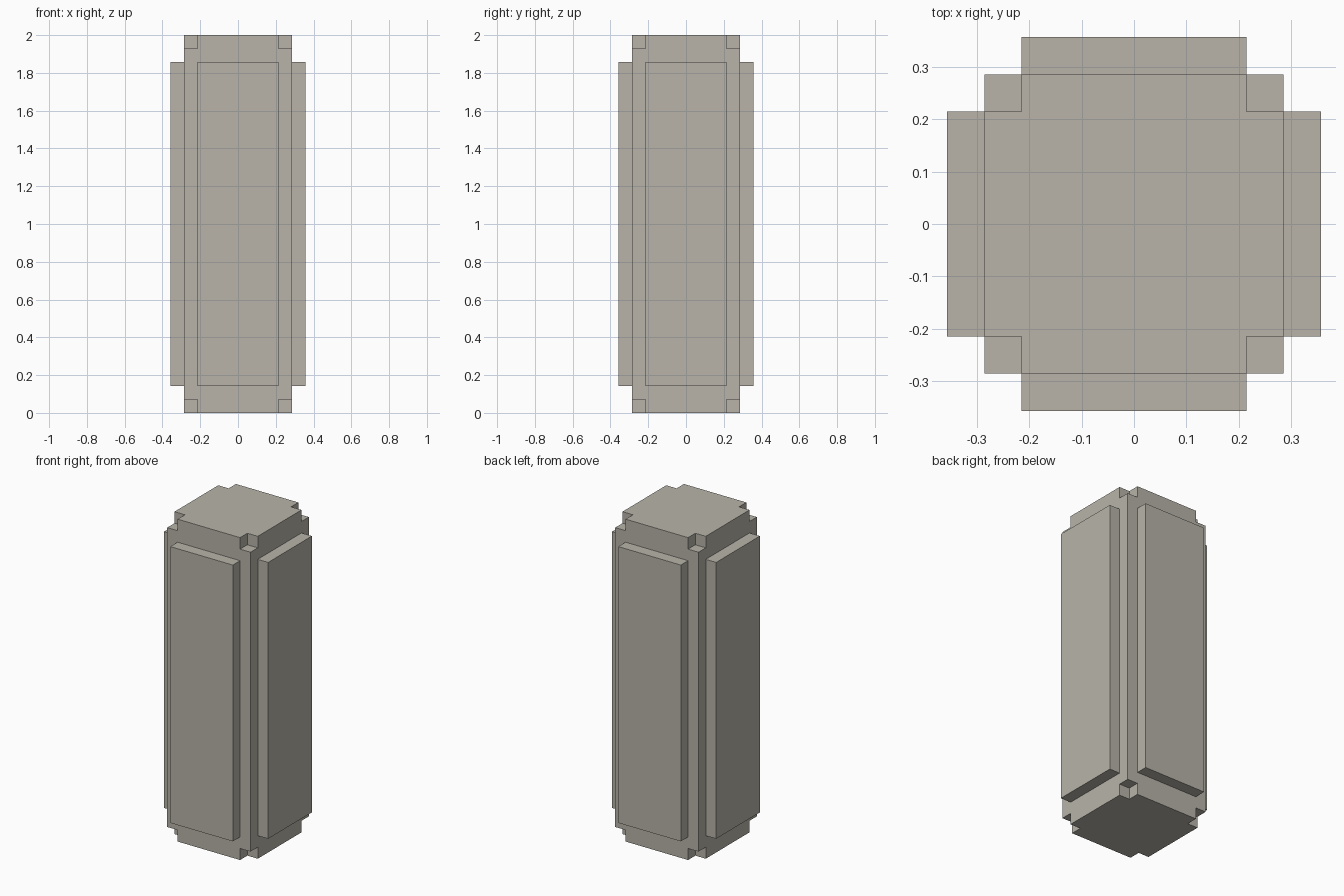
import bpy
from math import pi
from mathutils import Matrix, Vector

cube = bpy.data.objects.get("Cube")
if cube:
    bpy.data.objects.remove(cube, do_unlink=True)

U = 1 / 14  # design unit: the pillar is 28 units tall

stone = bpy.data.materials.new("warm_grey_stone")
stone.use_nodes = True
colour = (0.48, 0.455, 0.40, 1)
stone.diffuse_color = colour
bsdf = next(n for n in stone.node_tree.nodes if n.type == "BSDF_PRINCIPLED")
bsdf.inputs["Base Color"].default_value = colour


def box(name, centre, size, angle=0):
    """Box given in design units, turned about the pillar axis."""
    bpy.ops.mesh.primitive_cube_add(size=1)
    ob = bpy.context.object
    ob.name = ob.data.name = name
    place = Matrix.Translation(Vector(centre) * U)
    scale = Matrix.Diagonal([s * U for s in size] + [1])
    ob.data.transform(Matrix.Rotation(angle, 4, "Z") @ place @ scale)
    ob.data.materials.append(stone)
    return ob


# Square core
core = box("pillar_core", (0, 0, 14), (8, 8, 28))

# One-unit notches cut from all eight corners
cutters = []
for x in (-1, 1):
    for y in (-1, 1):
        for z in (-1, 1):
            cutter = box("notch_cutter", (x * 4, y * 4, 14 + z * 14), (2, 2, 2))
            cutter.hide_render = True
            cutters.append(cutter)
            mod = core.modifiers.new("corner_notch", "BOOLEAN")
            mod.operation = "DIFFERENCE"
            mod.solver = "EXACT"
            mod.object = cutter

bpy.ops.object.select_all(action="DESELECT")
bpy.context.view_layer.objects.active = core
core.select_set(True)
for mod in list(core.modifiers):
    bpy.ops.object.modifier_apply(modifier=mod.name)
for cutter in cutters:
    bpy.data.objects.remove(cutter, do_unlink=True)

# Raised panel on each side
for i, side in enumerate(("front", "left", "back", "right")):
    box(side + "_panel", (0, -4.5, 14), (6, 1, 24), i * pi / 2)
